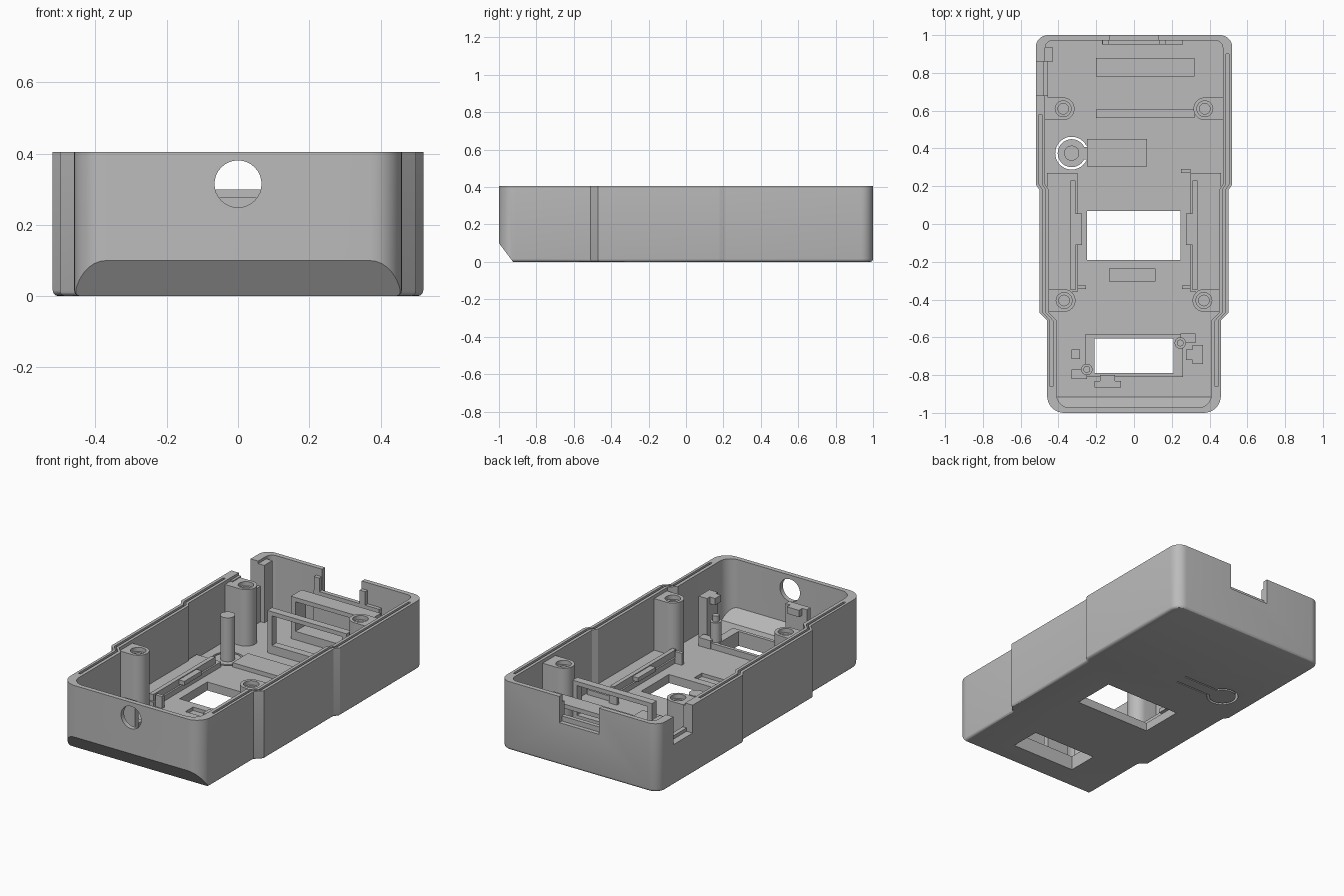
import bpy, bmesh, math
from mathutils import Vector

if bpy.data.objects.get("Cube"):
    bpy.data.objects.remove(bpy.data.objects["Cube"])

grey = bpy.data.materials.new("plain grey")
grey.use_nodes = True
COLOUR = (0.5, 0.5, 0.5, 1)
grey.diffuse_color = COLOUR
grey.node_tree.nodes["Principled BSDF"].inputs["Base Color"].default_value = COLOUR

HEIGHT, FLOOR = 0.405, 0.05


def finish(name, bm):
    bmesh.ops.recalc_face_normals(bm, faces=bm.faces)
    mesh = bpy.data.meshes.new(name)
    bm.to_mesh(mesh)
    bm.free()
    mesh.materials.append(grey)
    ob = bpy.data.objects.new(name, mesh)
    bpy.context.collection.objects.link(ob)
    return ob


def prism_bm(points, z0, z1):
    bm = bmesh.new()
    face = bm.faces.new([bm.verts.new((x, y, z0)) for x, y in points])
    top = bmesh.ops.extrude_face_region(bm, geom=[face])["geom"]
    for v in top:
        if isinstance(v, bmesh.types.BMVert):
            v.co.z = z1
    bmesh.ops.recalc_face_normals(bm, faces=bm.faces)
    return bm


def prism(name, points, z0, z1):
    return finish(name, prism_bm(points, z0, z1))


def box(name, x0, x1, y0, y1, z0, z1):
    return prism(name, [(x0, y0), (x1, y0), (x1, y1), (x0, y1)], z0, z1)


def arc(cx, cy, r, a0, a1, n):
    return [(cx + r * math.cos(math.radians(a0 + (a1 - a0) * i / n)),
             cy + r * math.sin(math.radians(a0 + (a1 - a0) * i / n))) for i in range(n + 1)]


def cylinder(name, x, y, r, z0, z1):
    return prism(name, arc(x, y, r, 0, 360, 32)[:-1], z0, z1)


def modify(ob, other, operation="DIFFERENCE"):
    mod = ob.modifiers.new("cut", "BOOLEAN")
    mod.object, mod.operation, mod.solver = other, operation, "EXACT"
    bpy.context.view_layer.objects.active = ob
    bpy.ops.object.modifier_apply(modifier=mod.name)
    bpy.data.objects.remove(other)


def outline(wide, mid, low, end, r_front, r_back):
    half = arc(low - r_front, r_front - end, r_front, -90, 0, 8)
    half += [(low, -0.51), (mid, -0.47), (mid, 0.18), (wide, 0.21)]
    half += arc(wide - r_back, end - r_back, r_back, 0, 90, 8)
    return half + [(-x, y) for x, y in reversed(half)]


def tray_solid(name, points, z0, z1, y, z, run, bevel):
    """Stepped outline with rounded lower edge and a sloped front underside."""
    bm = prism_bm(points, z0, z1)
    if bevel:
        low = [e for e in bm.edges if all(abs(v.co.z - z0) < 1e-5 for v in e.verts)]
        bmesh.ops.bevel(bm, geom=low, offset=bevel, segments=3, profile=0.5, affect="EDGES")
    normal = Vector((0, z0 - z, -run))
    cut = bmesh.ops.bisect_plane(bm, geom=bm.verts[:] + bm.edges[:] + bm.faces[:],
                                 plane_co=(0, y, z), plane_no=normal, clear_outer=True)
    bmesh.ops.holes_fill(bm, edges=[e for e in bm.edges if e.is_boundary])
    return finish(name, bm)


# Hollow shell
shell = tray_solid("case_shell", outline(0.52, 0.50, 0.46, 1, 0.09, 0.065),
                   0, HEIGHT, -1, 0.1, 0.075, 0.016)
modify(shell, tray_solid("cavity", outline(0.47, 0.45, 0.41, 0.972, 0.07, 0.04),
                         FLOOR, 0.6, -0.972, 0.12, 0.055, 0))

# Floor windows, shallow recess, back port and left port
for cut in [(-0.25, 0.245, -0.19, 0.07, -0.1, 0.2),
            (-0.21, 0.21, -0.79, -0.605, -0.1, 0.2),
            (-0.13, 0.11, -0.305, -0.235, 0.03, 0.2),
            (-0.13, 0.13, 0.9, 1.1, 0.25, 0.6),
            (-0.6, -0.4, 0.68, 0.86, 0.24, 0.6)]:
    modify(shell, box("opening", *cut))

# Round cable hole in the front wall
hole = cylinder("cable_hole", 0, 0, 0.066, -0.1, 0.1)
hole.rotation_euler.x = math.pi / 2
hole.location = (0, -1, 0.315)
bpy.context.view_layer.update()
modify(shell, hole)

# Keyhole slot around the push button
bx, by = -0.33, 0.375
slot = [(-0.03, by + 0.04)] + arc(bx, by, 0.087, 27, 333, 32) + [(-0.03, by - 0.04)]
slot += [(-0.03, by - 0.032)] + arc(bx, by, 0.074, 334, 26, 32) + [(-0.03, by + 0.032)]
modify(shell, prism("keyhole_slot", slot, -0.1, 0.1))

# Sealing groove along both rims
for side, end in ((-1, 0.58), (1, 0.9)):
    path = [(0.43, -0.86), (0.43, -0.51), (0.468, -0.47),
            (0.468, 0.18), (0.488, 0.21), (0.488, end)]
    band = path + [(x + 0.014, y) for x, y in reversed(path)]
    modify(shell, prism("rim_groove", [(side * x, y) for x, y in band], 0.375, 0.6))

# Screw bosses joined to the side walls
for x, y, wall in ((0.375, 0.61, 0.48), (0.37, -0.405, 0.46)):
    for side in (-1, 1):
        boss = cylinder("screw_boss", side * x, y, 0.06, 0.04, 0.385)
        ends = sorted((side * x, side * wall))
        modify(boss, box("web", *ends, y - 0.06, y + 0.06, 0.04, 0.385), "UNION")
        modify(boss, cylinder("wide_bore", side * x, y, 0.042, 0.36, 0.6))
        modify(boss, cylinder("bore", side * x, y, 0.028, 0.1, 0.6))

# Button post and its flexible strip
cylinder("button_post", bx, by, 0.04, 0.04, 0.31)
box("button_strip", -0.25, 0.07, 0.305, 0.45, FLOOR - 0.002, 0.075)

# Open support frames at the back
for y0, y1 in ((0.56, 0.605), (0.78, 0.88)):
    frame = box("support_frame", -0.2, 0.32, y0, y1, 0.04, 0.3)
    modify(frame, box("frame_opening", -0.17, 0.29, y0 - 0.1, y1 + 0.1, 0.1, 0.275))

# Side ledges with rails and small clips
for side in (-1, 1):
    def sided(name, x0, x1, *rest):
        return box(name, *sorted((side * x0, side * x1)), *rest)
    sided("side_ledge", 0.3, 0.46, -0.36, 0.27, 0.04, 0.08)
    sided("ledge_rail", 0.31, 0.335, -0.35, 0.23, 0.07, 0.12)
    sided("rail_clip", 0.275, 0.312, -0.11, 0.055, 0.09, 0.115)
    sided("ledge_stop", 0.255, 0.30, -0.345, -0.325, 0.04, 0.12)
box("ledge_stop", 0.25, 0.30, 0.27, 0.29, 0.04, 0.12)

# Raised rim around the front window
rim = box("window_rim", -0.26, 0.26, -0.81, -0.585, 0.04, 0.085)
modify(rim, box("rim_opening", -0.21, 0.21, -0.79, -0.605, 0, 0.2))

# Pins, their feet and the board clips
for x, y in ((-0.25, -0.77), (0.245, -0.63)):
    cylinder("board_pin", x, y, 0.03, 0.04, 0.2)
    cylinder("pin_tip", x, y, 0.018, 0.19, 0.235)
    s = 1 if x > 0 else -1
    box("pin_foot", *sorted((x, x + s * 0.08)), *sorted((y, y + s * 0.05)), 0.04, 0.1)
box("clip_stem", 0.31, 0.365, -0.74, -0.64, 0.04, 0.31)
box("clip_hook", 0.275, 0.33, -0.72, -0.665, 0.27, 0.31)
box("clip_stem", -0.21, -0.07, -0.865, -0.83, 0.04, 0.31)
box("clip_hook", -0.18, -0.10, -0.84, -0.80, 0.27, 0.31)
box("board_stop", -0.33, -0.285, -0.715, -0.665, 0.04, 0.16)

# Inner plate and jambs behind the back port
box("port_plate", -0.17, 0.26, 0.95, 0.975, 0.04, 0.28)
for x in (-0.15, 0.15):
    box("port_jamb", x - 0.018, x + 0.018, 0.95, 0.975, 0.2, 0.36)

# Posts holding the side port
box("side_port_post", -0.5, -0.455, 0.6, 0.68, 0.04, 0.39)
box("side_port_post", -0.48, -0.43, 0.86, 0.935, 0.04, 0.39)
box("side_port_plate", -0.48, -0.455, 0.66, 0.9, 0.04, 0.26)

bpy.ops.object.select_all(action="DESELECT")
for ob in bpy.context.scene.objects:
    if ob.type == "MESH":
        ob.select_set(True)
bpy.context.view_layer.objects.active = shell
bpy.ops.object.shade_smooth_by_angle(angle=math.radians(30))
